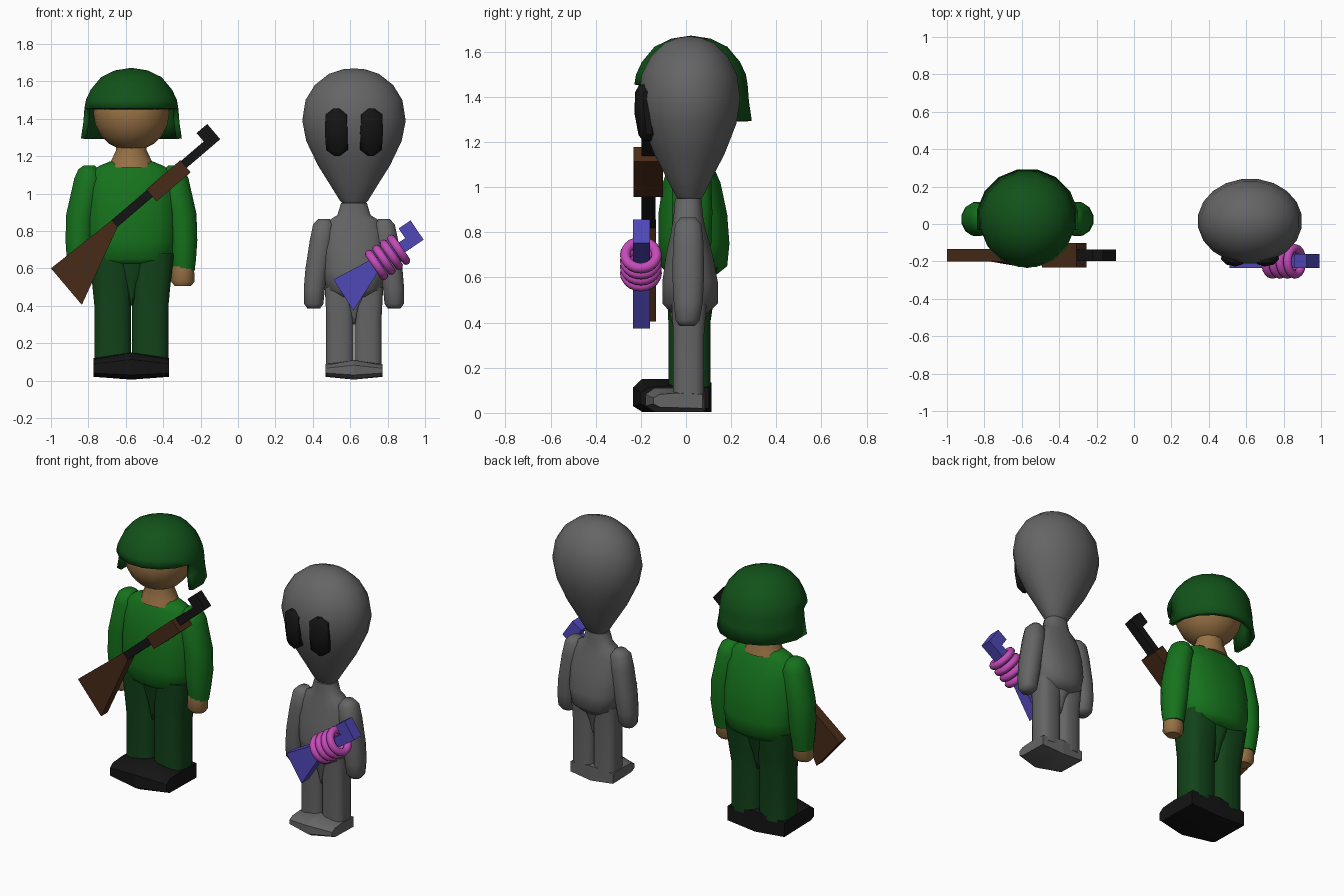
import bpy, bmesh
from math import sin, cos, pi, radians
from mathutils import Vector

if "Cube" in bpy.data.objects:
    bpy.data.objects.remove(bpy.data.objects["Cube"])

SX, AX = -0.57, 0.62          # soldier and visitor centre lines


def material(name, r, g, b):
    m = bpy.data.materials.new(name)
    m.diffuse_color = (r, g, b, 1)
    m.use_nodes = True
    m.node_tree.nodes["Principled BSDF"].inputs["Base Color"].default_value = m.diffuse_color
    return m


SHIRT = material("shirt_green", .008, .17, .012)
TROUSER = material("trouser_green", .006, .055, .01)
HELMET = material("helmet_green", .006, .085, .01)
SKIN = material("skin", .32, .17, .06)
WOOD = material("wood", .065, .024, .009)
BLACK = material("black", .007, .007, .007)
GREY = material("grey", .13, .13, .13)
BLUE = material("blue", .08, .065, .48)
PINK = material("magenta", .55, .07, .48)


def finish(name, bm, mat, loc=(0, 0, 0), angle=45):
    bmesh.ops.recalc_face_normals(bm, faces=bm.faces)
    me = bpy.data.meshes.new(name)
    bm.to_mesh(me)
    bm.free()
    me.materials.append(mat)
    o = bpy.data.objects.new(name, me)
    bpy.context.collection.objects.link(o)
    o.location = loc
    bpy.ops.object.select_all(action='DESELECT')
    o.select_set(True)
    bpy.context.view_layer.objects.active = o
    if angle:
        bpy.ops.object.shade_smooth_by_angle(angle=radians(angle))
    return o


def loft(name, secs, mat, loc, side=1, n=12, p=1.0, angle=45):
    """Stack of superellipse rings (z, cx, cy, rx, ry), side=-1 mirrors x."""
    bm = bmesh.new()
    f = lambda v: abs(v) ** p * (1 if v > 0 else -1)
    rings = []
    for z, cx, cy, rx, ry in secs:
        rings.append([bm.verts.new((side * (cx + rx * f(cos(a))), cy + ry * f(sin(a)), z))
                      for a in [2 * pi * (i + .5) / n for i in range(n)]])
    for a, b in zip(rings, rings[1:]):
        for i in range(n):
            j = (i + 1) % n
            bm.faces.new((a[i], a[j], b[j], b[i]))
    bm.faces.new(rings[0])
    bm.faces.new(rings[-1])
    return finish(name, bm, mat, loc, angle)


def bridge(name, a, b, mat, loc=(0, 0, 0), angle=0):
    """Solid between two matching outlines."""
    bm = bmesh.new()
    va, vb = [bm.verts.new(v) for v in a], [bm.verts.new(v) for v in b]
    bm.faces.new(va)
    bm.faces.new(vb)
    for i in range(len(a)):
        j = (i + 1) % len(a)
        bm.faces.new((va[i], va[j], vb[j], vb[i]))
    return finish(name, bm, mat, loc, angle)


def plate(name, pts, y, half, mat):
    return bridge(name, [(x, y - half, z) for x, z in pts], [(x, y + half, z) for x, z in pts], mat)


def along(origin, deg, pts):
    c, s = cos(radians(deg)), sin(radians(deg))
    return [(origin[0] + u * c - v * s, origin[1] + u * s + v * c) for u, v in pts]


def foot(name, w, toe, heel, ankle, h, mat, loc, side):
    inner = [(heel, .005), (heel, h * .9), (ankle, h), (toe + .04, h), (toe, h * .75), (toe, .03), (toe + .04, .005)]
    outer = [(heel - .01, .02), (heel - .01, h * .75), (ankle, h * .8), (toe + .065, h * .75),
             (toe + .035, h * .6), (toe + .035, .04), (toe + .065, .025)]
    return bridge(name, [(0, y, z) for y, z in inner], [(side * w, y, z) for y, z in outer], mat, loc, 40)


# ---- soldier body
S = (SX, 0, 0)
loft("tunic", [(.615, 0, .03, .17, .11), (.65, 0, .035, .225, .15), (.75, 0, .035, .245, .16),
               (.88, 0, .03, .245, .155), (1.02, 0, .025, .235, .13), (1.12, 0, .02, .22, .09),
               (1.15, 0, .02, .17, .075), (1.17, 0, .02, .12, .06)], SHIRT, S, n=16, p=.85, angle=60)
loft("neck", [(1.14, 0, .02, .125, .1), (1.18, 0, .02, .11, .09), (1.23, 0, .02, .085, .08),
              (1.3, 0, .02, .085, .08)], SKIN, S)
bm = bmesh.new()
bmesh.ops.create_uvsphere(bm, u_segments=16, v_segments=10, radius=.203)
finish("head", bm, SKIN, (SX, .015, 1.43))
for side, tag in ((1, "left"), (-1, "right")):
    loft(tag + "_sleeve", [(.585, .278, .02, .062, .062), (.65, .279, .02, .069, .075), (.75, .277, .025, .078, .09),
                           (.89, .268, .027, .083, .093), (1.08, .23, .025, .078, .088),
                           (1.13, .23, .025, .055, .065), (1.15, .225, .025, .03, .035)], SHIRT, S, side, angle=60)
    loft(tag + "_hand", [(.505, .275, .01, .045, .04), (.53, .275, .01, .065, .058), (.61, .275, .015, .062, .06)],
         SKIN, S, side)
    loft(tag + "_trouser_leg", [(.1, .1, .015, .1, .095), (.4, .1, .015, .1, .095), (.5, .105, .02, .105, .105),
                                (.68, .11, .025, .12, .12)], TROUSER, S, side, p=.6)
    foot(tag + "_boot", .202, -.235, .112, -.07, .15, BLACK, S, side)
# hip wedge that closes the trousers above the crotch
loft("trouser_hips", [(.4, 0, .015, .012, .075), (.52, 0, .02, .06, .1), (.68, 0, .025, .2, .125)], TROUSER, S)

# ---- helmet: dome with a skirt round the sides and back
bm = bmesh.new()
n, rows = 16, []
for r, z in ((.09, 1.658), (.165, 1.622), (.222, 1.555), (.248, 1.5), (.256, 1.455), (.262, 1.38), (.275, 1.295)):
    rows.append([bm.verts.new((r * sin(2 * pi * (i + .5) / n), -r * cos(2 * pi * (i + .5) / n), z)) for i in range(n)])
top = bm.verts.new((0, 0, 1.672))
for i in range(n):
    j = (i + 1) % n
    bm.faces.new((top, rows[0][i], rows[0][j]))
    for k in range(6):
        if k < 4 or 3 <= i < n - 4:
            bm.faces.new((rows[k][i], rows[k + 1][i], rows[k + 1][j], rows[k][j]))
bmesh.ops.delete(bm, geom=[v for v in bm.verts if not v.link_faces], context='VERTS')
helmet = finish("helmet", bm, HELMET, (SX, .022, 0))
mod = helmet.modifiers.new("thickness", 'SOLIDIFY')
mod.thickness = .03
mod.offset = -1

# ---- rifle
O, A = (-.645, .818), 40.5
plate("rifle_stock", [(-1, .6), (-.835, .405), (-.645, .818), (-.677, .856)], -.167, .033, WOOD)
plate("rifle_barrel", along(O, A, [(-.01, .002), (.725, .002), (.725, .109), (.65, .109), (.65, .05), (-.01, .05)]),
      -.167, .031, BLACK)
plate("rifle_fore_grip", along(O, A, [(.25, -.03), (.49, -.03), (.49, .055), (.25, .055)]), -.167, .066, WOOD)

# ---- visitor body
V = (AX, 0, 0)
loft("visitor_head", [(z, 0, .015, r, r * .815) for z, r in
                      ((.935, .05), (.96, .075), (1.04, .125), (1.15, .195), (1.28, .258), (1.39, .28), (1.5, .262),
                       (1.58, .212), (1.64, .135), (1.664, .06), (1.668, .01))], GREY, V, n=20, angle=70)
loft("visitor_torso", [(.44, 0, .015, .09, .08), (.485, 0, .018, .15, .125), (.58, 0, .018, .172, .125),
                       (.7, 0, .015, .172, .105), (.8, 0, .012, .16, .08), (.86, 0, .01, .13, .068),
                       (.885, 0, .01, .09, .065), (.95, 0, .01, .07, .06)], GREY, V, n=16, p=.85, angle=60)
loft("visitor_hips", [(.3, 0, .01, .01, .05), (.4, 0, .01, .05, .075), (.5, 0, .015, .14, .1)], GREY, V)
for side, tag in ((1, "left"), (-1, "right")):
    loft("visitor_" + tag + "_arm", [(.385, .215, .005, .035, .035), (.41, .215, .007, .053, .055),
                                     (.49, .212, .01, .058, .066), (.6, .198, .01, .063, .072),
                                     (.75, .172, .01, .066, .07), (.835, .162, .01, .058, .06),
                                     (.865, .16, .01, .03, .035)], GREY, V, side, p=.85, angle=60)
    loft("visitor_" + tag + "_leg", [(.06, .075, .012, .075, .07), (.35, .075, .012, .075, .07),
                                     (.5, .078, .014, .08, .08)], GREY, V, side, p=.6)
    foot("visitor_" + tag + "_foot", .152, -.18, .084, -.04, .11, GREY, V, side)
    eye = loft("visitor_" + tag + "_eye", [(-.127, 0, 0, .016, .015), (-.095, 0, 0, .062, .035), (0, 0, 0, .066, .045),
                                           (.095, 0, 0, .062, .035), (.127, 0, 0, .016, .015)],
               BLACK, (AX + side * .092, -.182, 1.328), n=8)
    eye.rotation_euler = (radians(5), 0, radians(12 * side))

# ---- ray gun with coils
O, A = (.757, .594), 34
plate("ray_gun_stock", [(.51, .54), (.617, .374), (.757, .594), (.72, .652)], -.197, .038, BLUE)
plate("ray_gun_barrel", along(O, A, [(-.02, 0), (.284, 0), (.284, .125), (.207, .125), (.207, .062), (-.02, .062)]),
      -.197, .037, BLUE)
for k, (x, z) in enumerate(along(O, A, [(.048 * i, .03) for i in range(4)])):
    bpy.ops.mesh.primitive_torus_add(major_segments=20, minor_segments=10, major_radius=.07, minor_radius=.023,
                                     location=(x, -.2, z), rotation=(0, radians(90 - A), 0))
    coil = bpy.context.object
    coil.name = "ray_gun_coil_%d" % (k + 1)
    coil.data.materials.append(PINK)
    bpy.ops.object.shade_smooth_by_angle(angle=radians(60))
